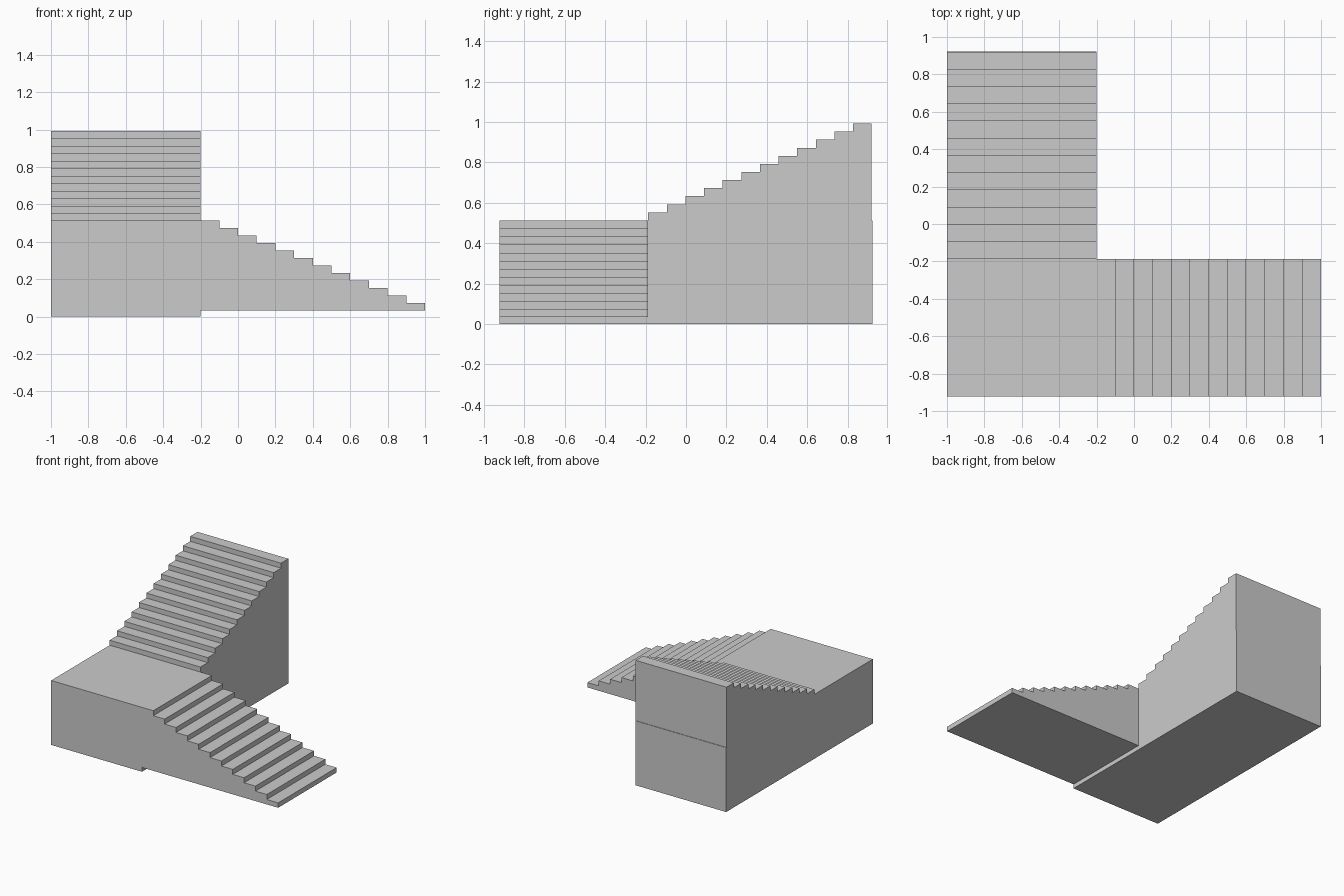
import bpy

if "Cube" in bpy.data.objects:
    bpy.data.objects.remove(bpy.data.objects["Cube"])

X0, X1, XE = -1.0, -0.2, 1.0       # base left, base right, foot of lower flight
Y0, YM, Y1 = -0.923, -0.187, 0.923  # front, landing back edge, rear
LAND, RISE, STEPS = 0.513, 0.04, 12


def prism(name, profile, offset):
    """Extrude a closed 3D profile along an offset vector."""
    n = len(profile)
    verts = profile + [tuple(a + b for a, b in zip(p, offset)) for p in profile]
    faces = [tuple(range(n)), tuple(range(2 * n - 1, n - 1, -1))]
    faces += [(i, i + n, (i + 1) % n + n, (i + 1) % n) for i in range(n)]
    mesh = bpy.data.meshes.new(name)
    mesh.from_pydata(verts, [], faces)
    # consistent outward normals
    import bmesh
    bm = bmesh.new()
    bm.from_mesh(mesh)
    bmesh.ops.recalc_face_normals(bm, faces=bm.faces)
    bm.to_mesh(mesh)
    bm.free()
    ob = bpy.data.objects.new(name, mesh)
    bpy.context.collection.objects.link(ob)
    return ob


def stair_profile(start, end, first_top, rise, bottom):
    """Side outline of a flight as (run, height) pairs."""
    run = (end - start) / STEPS
    pts = [(start, bottom)]
    for i in range(STEPS):
        h = first_top + rise * i
        pts += [(start + run * i, h), (start + run * (i + 1), h)]
    return pts + [(end, bottom)]


# Base block whose front part is the landing
prism("landing_base", [(X0, Y0, 0), (X1, Y0, 0), (X1, Y1, 0), (X0, Y1, 0)],
      (0, 0, LAND))

# Lower flight descending to the right, slightly raised underside
low = stair_profile(X1, XE, LAND, -RISE, 0.034)
prism("lower_flight", [(x, Y0, z) for x, z in low], (0, YM - Y0, 0))

# Upper flight climbing to the rear, set in a hair from the base's back face
up = stair_profile(YM, Y1 - 0.004, LAND + RISE, RISE, LAND)
prism("upper_flight", [(X0, y, z) for y, z in up], (X1 - X0, 0, 0))
